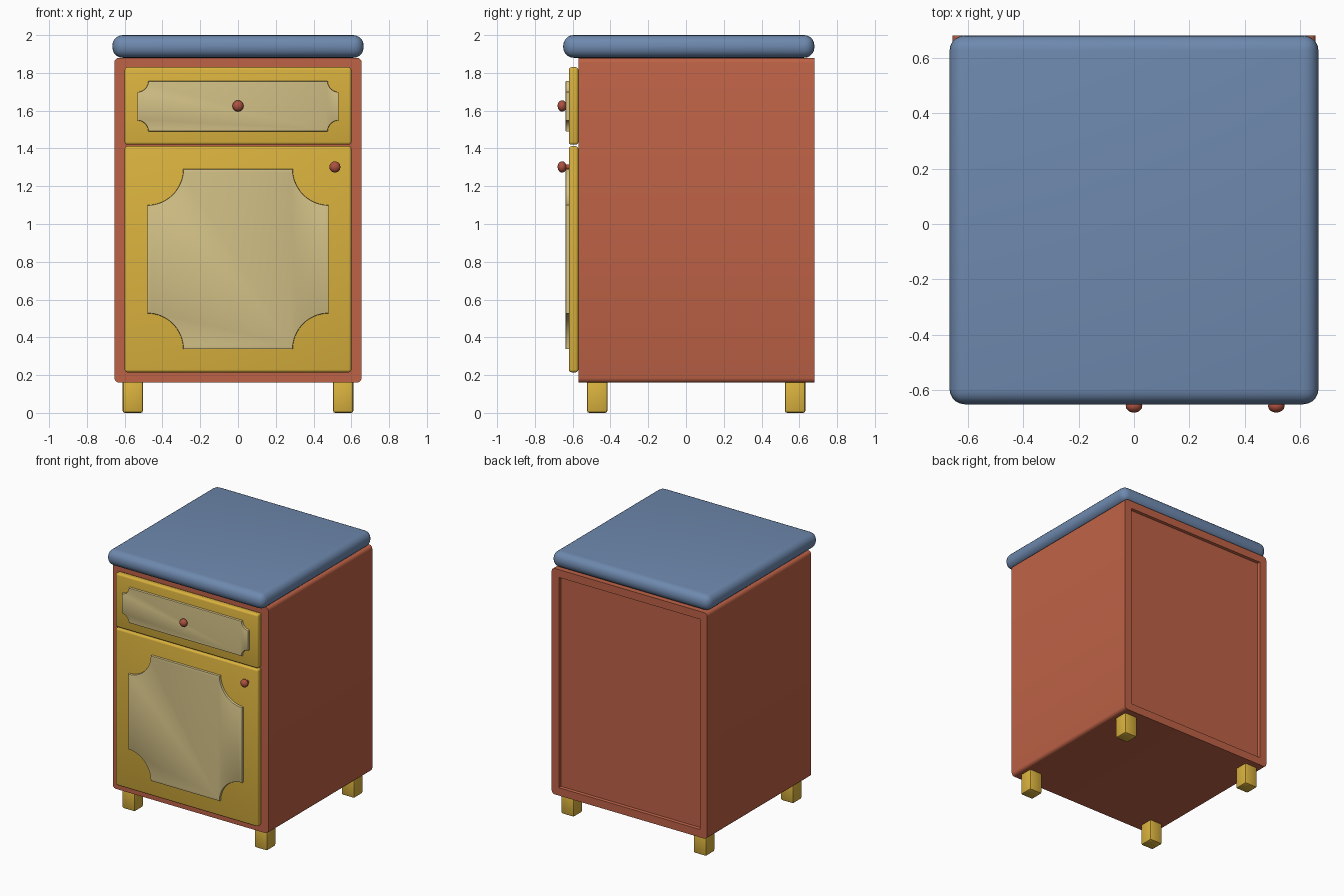
import bpy, bmesh, math
from mathutils import Matrix, Vector

if "Cube" in bpy.data.objects:
    bpy.data.objects.remove(bpy.data.objects["Cube"])


def material(name, rgb):
    lin = [(c / 255 / 12.92) if c <= 10 else ((c / 255 + 0.055) / 1.055) ** 2.4 for c in rgb]
    m = bpy.data.materials.new(name)
    m.diffuse_color = (*lin, 1)
    m.use_nodes = True
    m.node_tree.nodes["Principled BSDF"].inputs["Base Color"].default_value = m.diffuse_color
    return m


BLUE = material("blue top", (110, 137, 174))
RED = material("red brown", (190, 98, 70))
GOLD = material("gold wood", (218, 178, 62))
BEIGE = material("beige panel", (210, 192, 134))
KNOB = material("knob red", (172, 82, 64))


def finish(name, bm, mat, angle=40):
    bmesh.ops.recalc_face_normals(bm, faces=bm.faces)
    me = bpy.data.meshes.new(name)
    bm.to_mesh(me)
    bm.free()
    me.materials.append(mat)
    me.shade_smooth()
    me.set_sharp_from_angle(angle=math.radians(angle))
    ob = bpy.data.objects.new(name, me)
    bpy.context.collection.objects.link(ob)
    return ob


def box(lo, hi, bevel=0, segs=3, pick=lambda e: True):
    lo, hi = Vector(lo), Vector(hi)
    bm = bmesh.new()
    bmesh.ops.create_cube(bm, size=1)
    bmesh.ops.scale(bm, vec=hi - lo, verts=bm.verts)
    bmesh.ops.translate(bm, vec=(lo + hi) / 2, verts=bm.verts)
    if bevel:
        bmesh.ops.bevel(bm, geom=[e for e in bm.edges if pick(e)], offset=bevel,
                        segments=segs, profile=0.5, affect='EDGES')
    return bm


def along_y(e):
    return abs(e.verts[0].co.y - e.verts[1].co.y) > 0.1


# Cabinet body with rounded long edges and a recessed back
bm = box((-0.655, -0.57, 0.16), (0.655, 0.68, 1.88), 0.025, 3, along_y)
bm.normal_update()
back = [f for f in bm.faces if f.normal.y > 0.9]
bmesh.ops.inset_region(bm, faces=back, thickness=0.06, use_even_offset=True)
rim = bmesh.ops.inset_region(bm, faces=back, thickness=0.004, use_even_offset=True)
bmesh.ops.translate(bm, vec=(0, -0.02, 0), verts=list({v for f in back for v in f.verts}))
finish("cabinet_body", bm, RED)

# Rounded top slab
finish("top_slab", box((-0.665, -0.65, 1.88), (0.665, 0.68, 2.0), 0.055, 5), BLUE)

# Drawer front and door
finish("drawer_front", box((-0.6, -0.62, 1.42), (0.6, -0.57, 1.83), 0.014), GOLD)
finish("door", box((-0.6, -0.62, 0.215), (0.6, -0.57, 1.412), 0.014), GOLD)


# Raised panels with scooped corners
def scooped_panel(name, x, z0, z1, r, y0=-0.638, y1=-0.615, n=10):
    bm = bmesh.new()
    pts = []
    corners = [(x, z1, 180), (-x, z1, 270), (-x, z0, 0), (x, z0, 90)]
    for cx, cz, start in corners:
        for i in range(n + 1):
            a = math.radians(start + 90 - 90 * i / n)
            pts.append((cx + r * math.cos(a), cz + r * math.sin(a)))
    face = bm.faces.new([bm.verts.new((px, y1, pz)) for px, pz in pts])
    ext = bmesh.ops.extrude_face_region(bm, geom=[face], use_keep_orig=True)
    new = [g for g in ext["geom"] if isinstance(g, bmesh.types.BMVert)]
    bmesh.ops.translate(bm, vec=(0, y0 - y1, 0), verts=new)
    bmesh.ops.recalc_face_normals(bm, faces=bm.faces)
    edges = [e for e in bm.edges if all(v.co.y < y0 + 1e-4 for v in e.verts)]
    bmesh.ops.bevel(bm, geom=edges, offset=0.005, segments=2, profile=0.5, affect='EDGES')
    finish(name, bm, BEIGE)


scooped_panel("drawer_panel", 0.533, 1.49, 1.757, 0.058)
scooped_panel("door_panel", 0.48, 0.337, 1.29, 0.19, n=16)


# Knobs: flattened ball on a short stem
def knob(name, x, z):
    bm = bmesh.new()
    turn = Matrix.Rotation(math.pi / 2, 4, 'X')
    ball = bmesh.ops.create_uvsphere(bm, u_segments=12, v_segments=8, radius=0.03,
                                     matrix=turn)["verts"]
    bmesh.ops.scale(bm, vec=(1, 0.8, 1), verts=ball)
    bmesh.ops.translate(bm, vec=(x, -0.656, z), verts=ball)
    bmesh.ops.create_cone(bm, cap_ends=True, segments=12, radius1=0.013, radius2=0.013,
                          depth=0.04, matrix=Matrix.Translation((x, -0.633, z)) @ turn)
    finish(name, bm, KNOB, 50)


knob("drawer_knob", 0, 1.625)
knob("door_knob", 0.513, 1.302)

# Four short legs
for side, sx in (("right", 1), ("left", -1)):
    for end, cy in (("front", -0.47), ("back", 0.578)):
        cx = sx * 0.557
        finish(f"{end}_{side}_leg",
               box((cx - 0.054, cy - 0.054, 0), (cx + 0.054, cy + 0.054, 0.17), 0.012, 2), GOLD)
